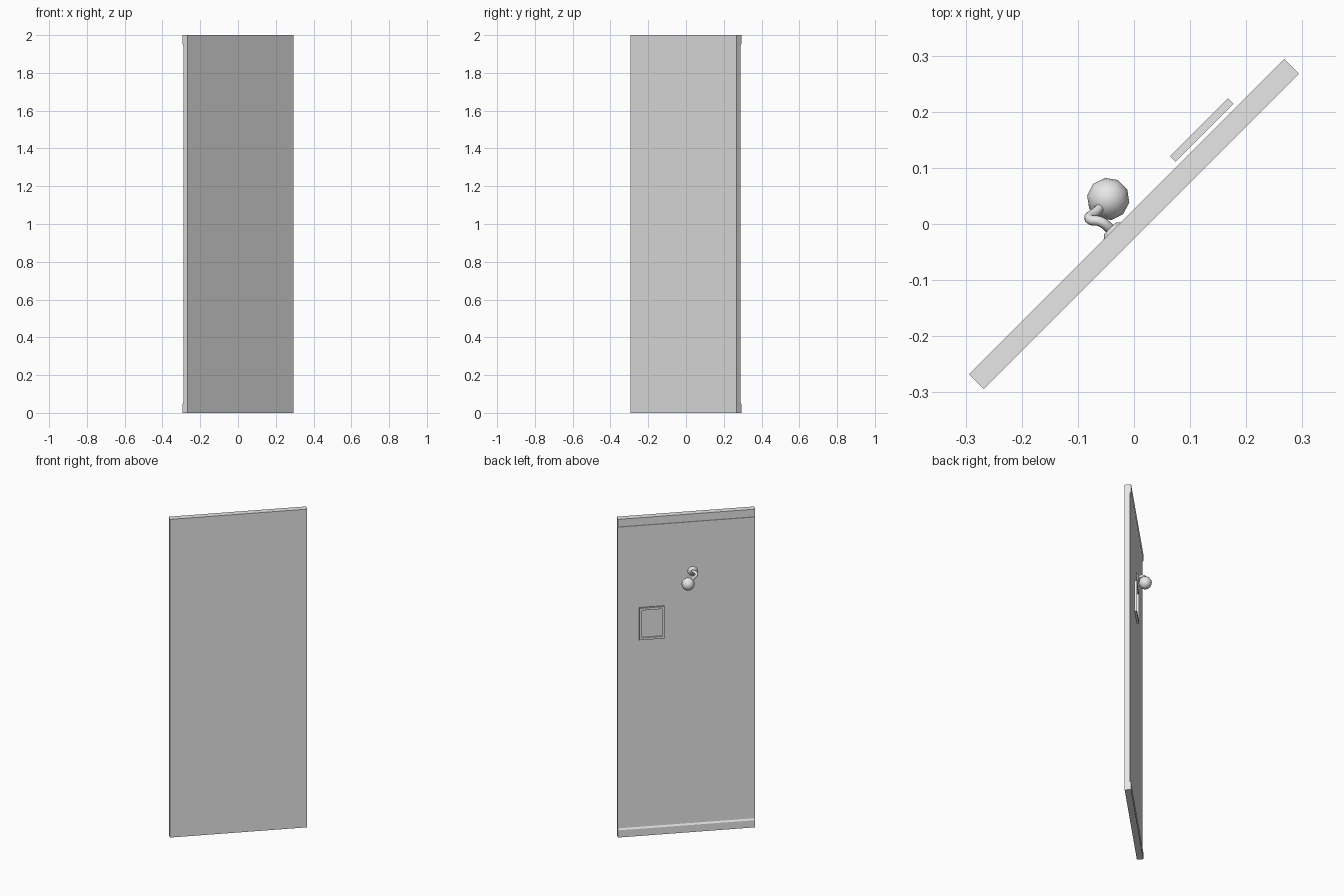
import bpy, bmesh, math
from mathutils import Matrix, Vector

cube = bpy.data.objects.get("Cube")
if cube:
    bpy.data.objects.remove(cube, do_unlink=True)

# One plain grey for everything
grey = bpy.data.materials.new("light_grey")
grey.use_nodes = True
colour = (0.8, 0.8, 0.8, 1)
grey.diffuse_color = colour
grey.node_tree.nodes["Principled BSDF"].inputs["Base Color"].default_value = colour

# The door stands diagonally: local x runs along its width, local y out of its back
TURN = Matrix.Rotation(math.radians(45), 4, "Z")
HALF_WIDTH, FACE, RECESS, HEIGHT = 0.397, 0.0185, 0.0125, 2.0


def finish(name, bm, smooth=False):
    bmesh.ops.recalc_face_normals(bm, faces=bm.faces)
    mesh = bpy.data.meshes.new(name)
    bm.to_mesh(mesh)
    bm.free()
    obj = bpy.data.objects.new(name, mesh)
    obj.matrix_world = TURN
    bpy.context.collection.objects.link(obj)
    mesh.materials.append(grey)
    for face in mesh.polygons:
        face.use_smooth = smooth
    return obj


def add_box(bm, centre, size):
    bmesh.ops.create_cube(bm, size=1, matrix=Matrix.Translation(centre)
                          @ Matrix.Diagonal((*size, 1)))


# Door slab: side profile with a raised lip at top and bottom, extruded across
bm = bmesh.new()
lower = [(FACE, 0), (FACE, 0.045), (RECESS, 0.055)]
upper = [(y, HEIGHT - z) for y, z in reversed(lower)]
profile = [(-FACE, 0)] + lower + upper + [(-FACE, HEIGHT)]
side = bm.faces.new([bm.verts.new((-HALF_WIDTH, y, z)) for y, z in profile])
grown = bmesh.ops.extrude_face_region(bm, geom=[side], use_keep_orig=True)
bmesh.ops.translate(bm, vec=(2 * HALF_WIDTH, 0, 0),
                    verts=[g for g in grown["geom"] if isinstance(g, bmesh.types.BMVert)])
finish("door_panel", bm)

# Small frame hung just off the back of the door
bm = bmesh.new()
cx, cy, cz, w, h, depth, rim = 0.204, 0.033, 1.34, 0.146, 0.2, 0.014, 0.014
for s in (-1, 1):
    add_box(bm, (cx + s * (w - rim) / 2, cy, cz), (rim, depth, h))
    add_box(bm, (cx, cy, cz + s * (h - rim) / 2), (w - 2 * rim, depth, rim))
finish("small_frame", bm)
bm = bmesh.new()
add_box(bm, (cx, cy - 0.004, cz), (w - 2 * rim, 0.003, h - 2 * rim))
finish("frame_backing", bm)

# Hook base: shallow tapered disc against the door
base = Vector((-0.036, 0.018, 1.638))
bm = bmesh.new()
bmesh.ops.create_cone(bm, cap_ends=True, segments=12, radius1=0.031, radius2=0.014,
                      depth=0.014, matrix=Matrix.Translation(base)
                      @ Matrix.Rotation(math.radians(-90), 4, "X"))
finish("hook_base", bm)

# Hook arm: tube that bends out of the base and down to the knob
knob = Vector((-0.001, 0.064, 1.582))
path = [base, (-0.039, 0.045, 1.648), (-0.05, 0.062, 1.64),
        (-0.03, 0.063, 1.615), knob]
curve = bpy.data.curves.new("hook_arm", "CURVE")
curve.dimensions = "3D"
curve.bevel_depth = 0.009
curve.bevel_resolution = 2
curve.resolution_u = 5
curve.use_fill_caps = True
spline = curve.splines.new("BEZIER")
spline.bezier_points.add(len(path) - 1)
for point, co in zip(spline.bezier_points, path):
    point.co = co
    point.handle_left_type = point.handle_right_type = "AUTO"
curve.materials.append(grey)
arm = bpy.data.objects.new("hook_arm", curve)
arm.matrix_world = TURN
bpy.context.collection.objects.link(arm)

# Hook knob: low-sided ball
bm = bmesh.new()
bmesh.ops.create_uvsphere(bm, u_segments=10, v_segments=8, radius=0.038,
                          matrix=Matrix.Translation(knob))
finish("hook_knob", bm, smooth=True)
